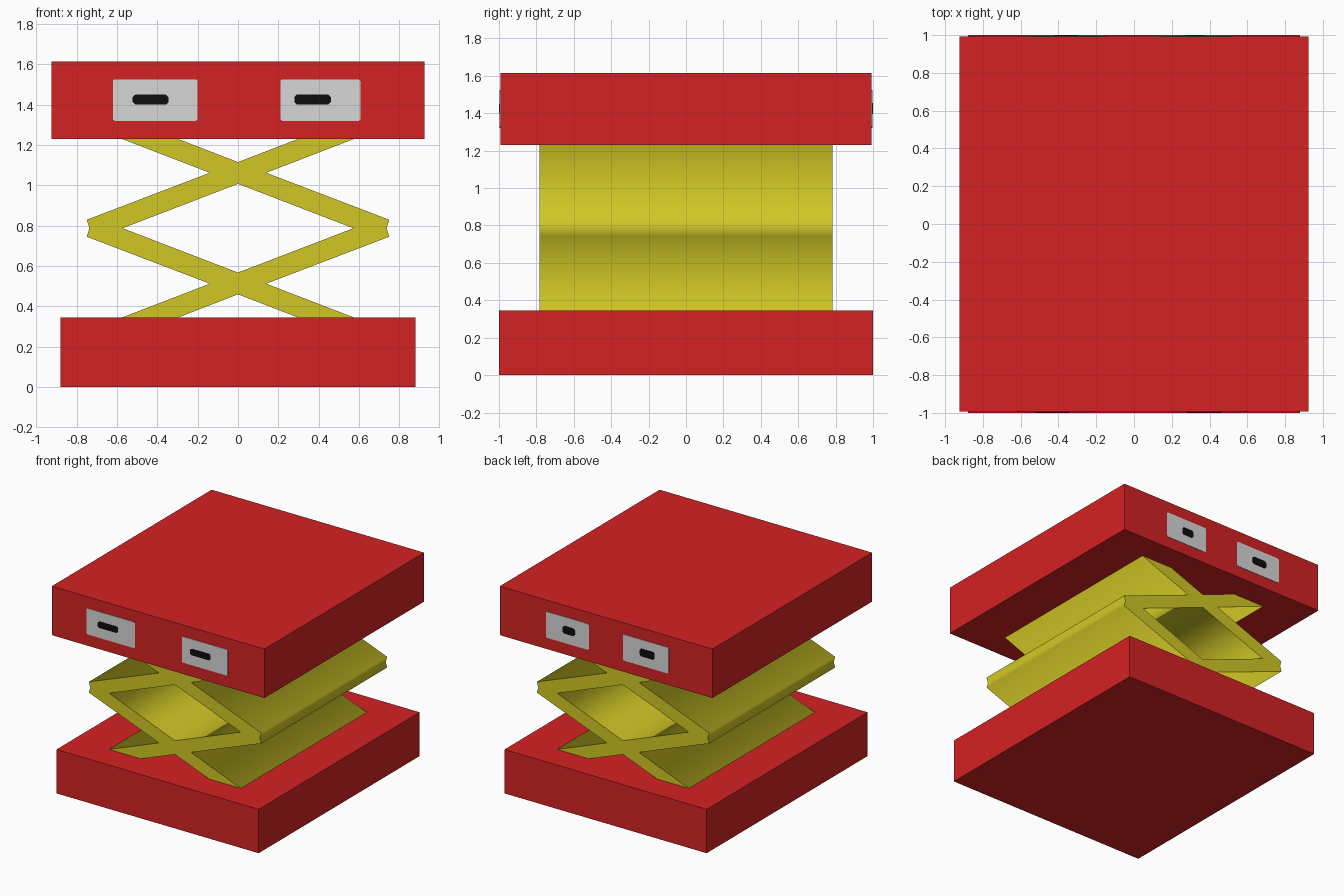
import bpy, bmesh, math

if "Cube" in bpy.data.objects:
    bpy.data.objects.remove(bpy.data.objects["Cube"])


def material(name, r, g, b):
    m = bpy.data.materials.new(name)
    m.diffuse_color = (r, g, b, 1)
    m.use_nodes = True
    m.node_tree.nodes["Principled BSDF"].inputs["Base Color"].default_value = m.diffuse_color
    return m


RED = material("red", 0.66, 0.016, 0.016)
YELLOW = material("yellow", 0.64, 0.575, 0.019)
GREY = material("light grey", 0.68, 0.68, 0.68)
BLACK = material("black", 0.004, 0.004, 0.004)


def new_object(name, bm, mat):
    bmesh.ops.recalc_face_normals(bm, faces=bm.faces)
    me = bpy.data.meshes.new(name)
    bm.to_mesh(me)
    bm.free()
    me.materials.append(mat)
    ob = bpy.data.objects.new(name, me)
    bpy.context.collection.objects.link(ob)
    return ob


def box(name, mat, x0, x1, y0, y1, z0, z1):
    bm = bmesh.new()
    bmesh.ops.create_cube(bm, size=1)
    for v in bm.verts:
        v.co.x = x0 if v.co.x < 0 else x1
        v.co.y = y0 if v.co.y < 0 else y1
        v.co.z = z0 if v.co.z < 0 else z1
    return new_object(name, bm, mat)


def plate(name, mat, x0, x1, z0, z1, y, depth, c):
    """Thin plate with clipped corners, reaching from y to y + depth."""
    pts = [(x0 + c, z0), (x1 - c, z0), (x1, z0 + c), (x1, z1 - c),
           (x1 - c, z1), (x0 + c, z1), (x0, z1 - c), (x0, z0 + c)]
    bm = bmesh.new()
    face = bm.faces.new([bm.verts.new((x, y, z)) for x, z in pts])
    ext = bmesh.ops.extrude_face_region(bm, geom=[face], use_keep_orig=True)
    for v in ext["geom"]:
        if isinstance(v, bmesh.types.BMVert):
            v.co.y += depth
    return new_object(name, bm, mat)


# Base and upper platform
TOP_Y = 0.993
box("base", RED, -0.88, 0.88, -1, 1, 0, 0.345)
box("upper_platform", RED, -0.925, 0.925, -TOP_Y, TOP_Y, 1.23, 1.615)

# Scissor lift: one quadrant of the outline, mirrored around, with a diamond hole
quad = [(0.737, 0), (0.75, 0.042), (0.14, 0.275), (0.75, 0.51),
        (0.713, 0.603), (0, 0.328)]
half = quad + [(-x, z) for x, z in reversed(quad[:-1])]
outline = half + [(x, -z) for x, z in reversed(half[1:-1])]
hole = [(0.572, 0), (0, 0.22), (-0.572, 0), (0, -0.22)]

curve = bpy.data.curves.new("scissor_lift", "CURVE")
curve.dimensions = "2D"
curve.fill_mode = "BOTH"
curve.extrude = 0.783
for loop in (outline, hole):
    s = curve.splines.new("POLY")
    s.points.add(len(loop) - 1)
    for p, (x, z) in zip(s.points, loop):
        p.co = (x, z, 0, 1)
    s.use_cyclic_u = True
curve.materials.append(YELLOW)
lift = bpy.data.objects.new("scissor_lift", curve)
lift.rotation_euler.x = math.pi / 2
lift.location.z = 0.787
bpy.context.collection.objects.link(lift)
bpy.context.view_layer.objects.active = lift
lift.select_set(True)
bpy.ops.object.convert(target="MESH")

# Eye panels with dark slots on the front and back of the platform
# (side, panel x range, slot x range, slot z range)
eyes = [("front_left", -1, (-0.62, -0.20), (-0.522, -0.345), (1.40, 1.45)),
        ("front_right", -1, (0.21, 0.607), (0.28, 0.46), (1.40, 1.45)),
        ("back_left", 1, (0.148, 0.52), (0.27, 0.374), (1.395, 1.455)),
        ("back_right", 1, (-0.546, -0.148), (-0.424, -0.296), (1.395, 1.455))]
for name, side, px, sx, sz in eyes:
    plate(name + "_panel", GREY, *px, 1.32, 1.525, side * TOP_Y, side * 0.003, 0.008)
    plate(name + "_slot", BLACK, *sx, *sz, side * TOP_Y, side * 0.006, 0.012)
